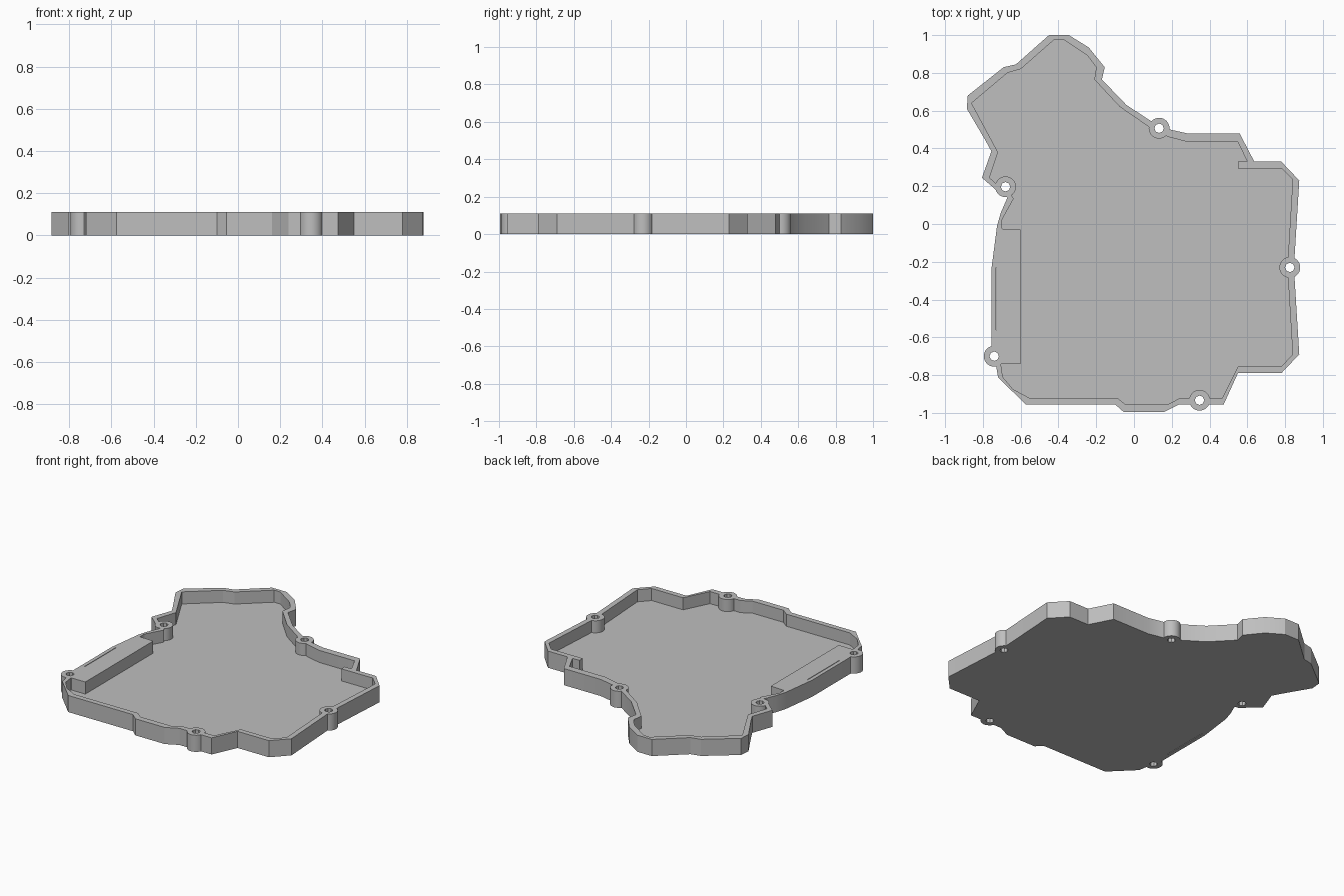
import bpy, bmesh, math

HEIGHT, FLOOR = 0.11, 0.03
BOSS_R, HOLE_R = 0.055, 0.025

cube = bpy.data.objects.get("Cube")
if cube:
    bpy.data.objects.remove(cube, do_unlink=True)

grey = bpy.data.materials.new("plain grey")
grey.use_nodes = True
colour = (0.52, 0.52, 0.52, 1)
grey.diffuse_color = colour
grey.node_tree.nodes["Principled BSDF"].inputs["Base Color"].default_value = colour


def prism(name, points, low, high):
    """Extrude a flat outline from one height up to another."""
    bm = bmesh.new()
    face = bm.faces.new([bm.verts.new((x, y, low)) for x, y in points])
    top = bmesh.ops.extrude_face_region(bm, geom=[face])["geom"]
    verts = [v for v in top if isinstance(v, bmesh.types.BMVert)]
    bmesh.ops.translate(bm, verts=verts, vec=(0, 0, high - low))
    bmesh.ops.recalc_face_normals(bm, faces=bm.faces)
    mesh = bpy.data.meshes.new(name)
    bm.to_mesh(mesh)
    bm.free()
    mesh.materials.append(grey)
    obj = bpy.data.objects.new(name, mesh)
    bpy.context.collection.objects.link(obj)
    return obj


def circle(centre, radius, sides):
    angles = [2 * math.pi * i / sides for i in range(sides)]
    return [(centre[0] + radius * math.cos(a), centre[1] + radius * math.sin(a))
            for a in angles]


def combine(target, tool, operation):
    """Apply a boolean and discard its tool."""
    bpy.context.view_layer.objects.active = target
    mod = target.modifiers.new(operation.lower(), "BOOLEAN")
    mod.operation, mod.object, mod.solver = operation, tool, "EXACT"
    bpy.ops.object.modifier_apply(modifier=mod.name)
    bpy.data.objects.remove(tool, do_unlink=True)


# Outer wall outline, clockwise from the back tip
outer = [
    (-.45, 1), (-.345, 1), (-.24, .935), (-.155, .83), (-.17, .765),
    (-.04, .63), (.09, .545), (.19, .5), (.29, .478), (.56, .478),
    (.637, .33), (.78, .33), (.875, .23), (.85, -.175), (.85, -.285),
    (.875, -.69), (.78, -.79), (.55, -.79), (.475, -.955), (.24, -.955),
    (.16, -.995), (-.055, -.995), (-.1, -.955), (-.575, -.955),
    (-.72, -.81), (-.735, -.72), (-.755, -.64), (-.755, -.24),
    (-.725, -.01), (-.705, .06), (-.67, .14), (-.73, .18), (-.805, .245),
    (-.755, .385), (-.785, .44), (-.885, .61), (-.88, .68), (-.69, .83),
    (-.625, .845)]

# Cavity outline, including the side ledge and the short rib
inner = [
    (-.42, .978), (-.375, .978), (-.245, .89), (-.2, .83), (-.21, .765),
    (-.075, .62), (.085, .51), (.185, .46), (.29, .433), (.55, .433),
    (.6, .33), (.55, .33), (.55, .295), (.78, .295), (.84, .235),
    (.815, -.18), (.815, -.28), (.84, -.69), (.78, -.755), (.55, -.755),
    (.468, -.92), (.245, -.92), (.18, -.955), (-.045, -.955), (-.09, -.92),
    (-.555, -.92), (-.64, -.875), (-.695, -.81), (-.705, -.74), (-.6, -.74),
    (-.6, -.03), (-.7, -.025), (-.7, .02), (-.637, .135), (-.68, .197),
    (-.725, .21), (-.765, .245), (-.72, .38), (-.86, .64), (-.67, .8),
    (-.6, .82)]

tray = prism("tray", outer, 0, HEIGHT)
combine(tray, prism("cavity_cutter", inner, FLOOR, HEIGHT * 2), "DIFFERENCE")

# Screw bosses with through holes
bosses = [(.133, .507), (.825, -.23), (.347, -.933), (-.74, -.7), (-.68, .197)]
for centre in bosses:
    combine(tray, prism("boss", circle(centre, BOSS_R, 32), 0, HEIGHT), "UNION")
for centre in bosses:
    hole = prism("hole_cutter", circle(centre, HOLE_R, 8), -HEIGHT, HEIGHT * 2)
    combine(tray, hole, "DIFFERENCE")

# Narrow slit in the side ledge
slit = [(-.731, -.56), (-.727, -.56), (-.727, -.23), (-.731, -.23)]
combine(tray, prism("slit_cutter", slit, -HEIGHT, HEIGHT * 2), "DIFFERENCE")

bpy.ops.object.select_all(action="DESELECT")
tray.select_set(True)
bpy.context.view_layer.objects.active = tray
bpy.ops.object.shade_smooth_by_angle(angle=math.radians(20))
